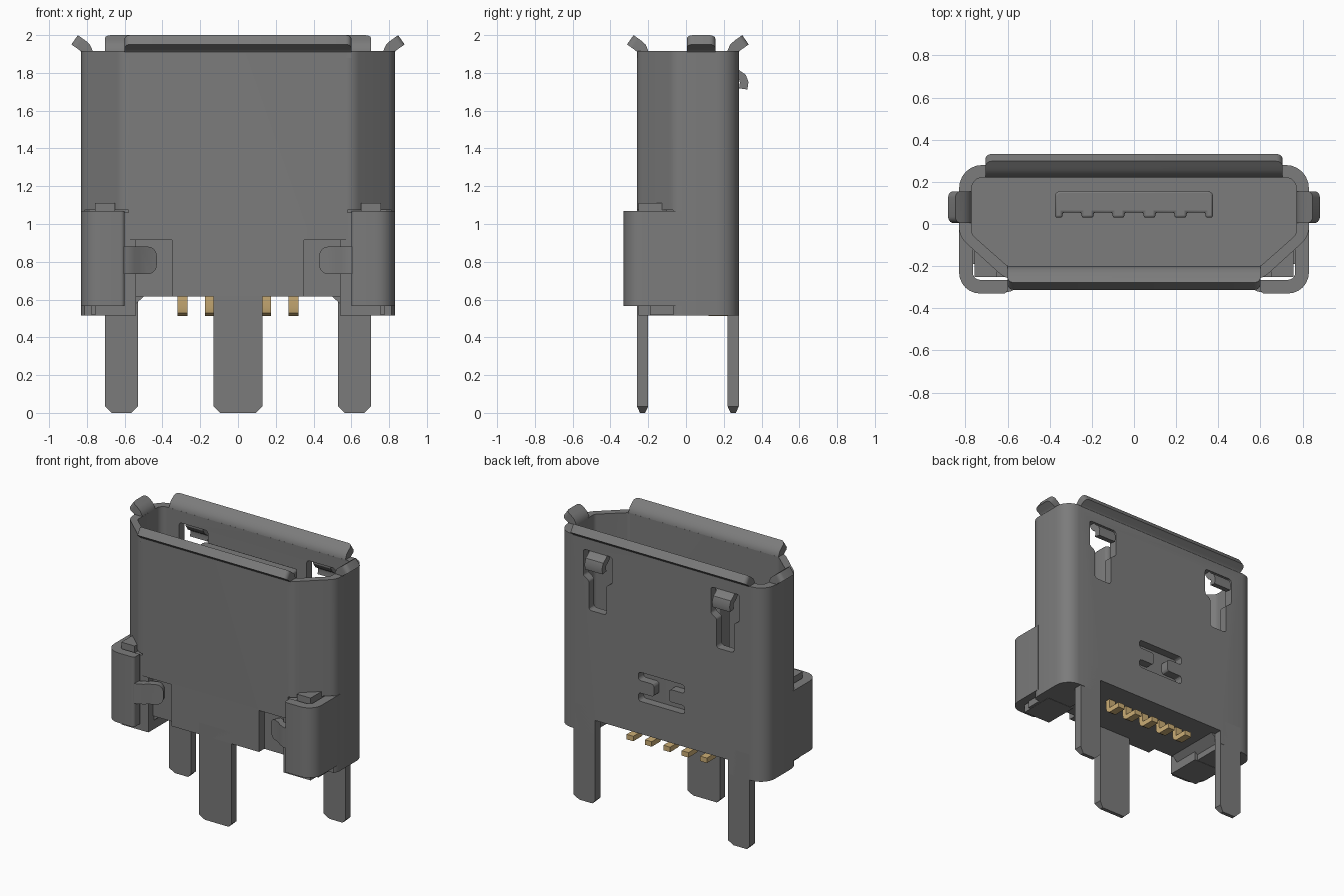
import bpy, bmesh, math
from mathutils import Vector

old = bpy.data.objects.get("Cube")
if old:
    bpy.data.objects.remove(old, do_unlink=True)


def material(name, rgb):
    m = bpy.data.materials.new(name)
    m.use_nodes = True
    m.diffuse_color = (*rgb, 1)
    m.node_tree.nodes["Principled BSDF"].inputs["Base Color"].default_value = (*rgb, 1)
    return m


GREY = material("steel grey", (0.2, 0.2, 0.2))
GOLD = material("contact gold", (0.6, 0.42, 0.18))

# Maps a profile point (u, v) and a depth w to space, by extrusion axis
AXES = {"x": lambda u, v, w: (w, u, v),
        "y": lambda u, v, w: (u, w, v),
        "z": lambda u, v, w: (u, v, w)}


def prism(name, pts, lo, hi, axis="z", mat=GREY, tip=None, radius=0.03):
    """Extrude an outline; optionally round the ends of the edge after point 'tip'."""
    bm = bmesh.new()
    a, b = ([bm.verts.new(AXES[axis](u, v, w)) for u, v in pts] for w in (lo, hi))
    bm.faces.new(a)
    bm.faces.new(b)
    n = len(pts)
    for i in range(n):
        j = (i + 1) % n
        bm.faces.new((a[i], a[j], b[j], b[i]))
    if tip is not None:
        edges = [bm.edges.get((r[tip], r[tip + 1])) for r in (a, b)]
        bmesh.ops.bevel(bm, geom=edges, offset=radius, segments=5, profile=0.5, affect="EDGES")
    bmesh.ops.recalc_face_normals(bm, faces=bm.faces[:])
    me = bpy.data.meshes.new(name)
    bm.to_mesh(me)
    bm.free()
    me.materials.append(mat)
    ob = bpy.data.objects.new(name, me)
    bpy.context.collection.objects.link(ob)
    return ob


def box(name, x0, x1, y0, y1, z0, z1, mat=GREY):
    return prism(name, [(x0, y0), (x1, y0), (x1, y1), (x0, y1)], z0, z1, mat=mat)


def fillet(pts, radii, steps=6):
    """Round the corners of a closed outline."""
    out = []
    for i, (p, r) in enumerate(zip(pts, radii)):
        p = Vector(p)
        d0 = (Vector(pts[i - 1]) - p).normalized()
        d1 = (Vector(pts[(i + 1) % len(pts)]) - p).normalized()
        if r == 0:
            out.append(tuple(p))
            continue
        half = d0.angle(d1) / 2
        c = p + (d0 + d1).normalized() * (r / math.sin(half))
        s = p + d0 * (r / math.tan(half)) - c
        e = p + d1 * (r / math.tan(half)) - c
        sweep = math.pi - 2 * half
        for k in range(steps + 1):
            t = k / steps
            v = (s * math.sin((1 - t) * sweep) + e * math.sin(t * sweep)) / math.sin(sweep)
            out.append(tuple(c + v))
    return out


def band(path, t):
    """Outline of a sheet of thickness t along a centre path."""
    left, right = [], []
    P = [Vector(p) for p in path]
    for i, p in enumerate(P):
        d = (P[min(i + 1, len(P) - 1)] - P[max(i - 1, 0)]).normalized()
        nrm = Vector((-d.y, d.x)) * t / 2
        left.append(tuple(p + nrm))
        right.append(tuple(p - nrm))
    return left + right[::-1]


def flip(pts, s):
    return [(u * s, v) for u, v in pts]


def cut(ob, cutters):
    for c in cutters:
        m = ob.modifiers.new("cut", "BOOLEAN")
        m.operation, m.solver, m.object = "DIFFERENCE", "EXACT", c
        bpy.context.view_layer.objects.active = ob
        bpy.ops.object.modifier_apply(modifier=m.name)
        bpy.data.objects.remove(c, do_unlink=True)


def d_shape(half_x, back, side, front_x, front, radii):
    half = [(half_x, back), (half_x, side), (front_x, front)]
    return fillet(half + flip(half[::-1], -1), radii + radii[::-1])


# Sheet metal shell
outer = d_shape(0.83, 0.28, -0.06, 0.61, -0.26, [0.11, 0.1, 0.1])
inner = d_shape(0.77, 0.22, -0.05, 0.6, -0.2, [0.05, 0.04, 0.04])
shell = prism("shell", outer, 0.515, 1.915)
cutters = [prism("cavity", inner, 0.4, 2.1),
           box("bottom_gap", -0.53, 0.53, -0.5, 0.5, 0.4, 0.615)]
for s in (1, -1):
    xs = sorted((0.35 * s, 0.625 * s))
    cutters.append(box("front_window", *xs, -0.5, -0.1, 0.4, 0.915))
    xs = sorted((0.58 * s, 0.95 * s))
    cutters.append(box("corner_window", *xs, -0.5, -0.07, 0.4, 1.075))
    # T shaped latch slots in the back
    wide, narrow, x = 0.115, 0.07, 0.51 * s
    slot = [(x - wide, 1.83), (x - wide, 1.64), (x - narrow, 1.61), (x - narrow, 1.4),
            (x + narrow, 1.4), (x + narrow, 1.61), (x + wide, 1.64), (x + wide, 1.83)]
    cutters.append(prism("latch_slot", fillet(slot, [0.02] * 8, 3), 0.15, 0.4, "y"))
# I shaped slot in the back
quarter = [(0.185, 1.06), (0.185, 1.0), (0.06, 1.0)]
right = quarter + [(u, 1.91 - v) for u, v in quarter[::-1]]
i_slot = fillet(right + flip(right[::-1], -1), [0.02] * 12, 3)
cutters.append(prism("i_slot", i_slot, 0.15, 0.4, "y"))
cut(shell, cutters)

# Flared lips round the opening: (outward, up) from the wall centre
flare = [(0, 1.88), (0, 1.915), (0.008, 1.932), (0.025, 1.947), (0.065, 1.975)]
tip = len(flare) - 1


def lip(name, wall, s, lo, hi, axis):
    path = [(s * (wall + u), v) for u, v in flare]
    prism(name, band(path, 0.06), lo, hi, axis, tip=tip)


lip("front_lip", 0.23, -1, -0.6, 0.6, "x")
lip("back_lip", 0.25, 1, -0.705, 0.705, "x")

# Legs
def leg(name, x0, x1, y0, y1):
    c = 0.035
    ob = prism(name, [(x0, 0.7), (x0, c), (x0 + c, 0), (x1 - c, 0), (x1, c), (x1, 0.7)], y0, y1, "y")
    mid = (y0 + y1) / 2
    for v in ob.data.vertices:
        if v.co.z < 0.01:
            v.co.y = mid + (v.co.y - mid) * 0.45


leg("front_leg", -0.13, 0.13, -0.26, -0.2)

for s, side in ((1, "left"), (-1, "right")):
    lip(side + "_lip", 0.8, s, 0.005, 0.155, "y")
    leg(side + "_back_leg", *sorted((0.53 * s, 0.705 * s)), 0.22, 0.28)

    # Spring latch standing out of its slot
    latch = [(0.25, 1.86), (0.252, 1.82), (0.27, 1.795), (0.3, 1.775), (0.308, 1.75), (0.303, 1.715)]
    prism(side + "_latch", band(latch, 0.045), 0.51 * s - 0.07, 0.51 * s + 0.07, "x")

    # Wrap-round clip and its bent tab
    clip = fillet([(0.83, -0.02), (0.83, -0.33), (0.6, -0.33), (0.6, -0.265), (0.765, -0.265), (0.765, -0.02)],
                  [0, 0.1, 0.02, 0, 0.035, 0])
    prism(side + "_clip", flip(clip, s), 0.565, 1.07)
    tab = [(0.63, -0.3), (0.595, -0.297), (0.56, -0.28), (0.53, -0.255), (0.44, -0.215)]
    prism(side + "_clip_tab", band(flip(tab, s), 0.05), 0.735, 0.88, tip=4, radius=0.05)

    # Plastic lug behind the clip and the foot of the housing
    box(side + "_lug", *sorted((0.54 * s, 0.757 * s)), -0.252, 0, 0.515, 1.06)
    box(side + "_lug_top", *sorted((0.65 * s, 0.757 * s)), -0.252, -0.1, 1.05, 1.11)
    foot = [(0.5, 0.63), (0.5, 0.615), (0.56, 0.56), (0.56, 0.517), (0.775, 0.517), (0.775, 0.63)]
    prism(side + "_foot", flip(foot, s), -0.19, 0.222, "y")

# Plastic housing floor and contact tongue
prism("housing", inner, 0.615, 1.11)
front = [(-0.375, 0.03)]
for k in range(-2, 3):
    x = 0.147 * k
    front += [(x - 0.045, 0.03), (x - 0.045, 0.055), (x + 0.045, 0.055), (x + 0.045, 0.03)]
front += [(0.375, 0.03)]
back = fillet([(0.375, 0.03), (0.375, 0.157), (-0.375, 0.157), (-0.375, 0.03)], [0, 0.025, 0.025, 0], 3)
tongue = prism("tongue", front + back[1:-1], 1.05, 1.785)
bev = tongue.modifiers.new("edge", "BEVEL")
bev.width, bev.segments, bev.limit_method = 0.01, 2, "ANGLE"

# Bent contact pins
for k in range(-2, 3):
    x = 0.147 * k
    pin = [(0.22, 0.53), (0.125, 0.53), (0.11, 0.54), (0.105, 0.56), (0.105, 0.64)]
    prism("contact_pin", band(pin, 0.036), x - 0.027, x + 0.027, "x", GOLD)

# Smooth rounded parts, keeping the edges sharp
bpy.ops.object.select_all(action="DESELECT")
for ob in bpy.context.collection.objects:
    if ob.type == "MESH":
        ob.select_set(True)
        bpy.context.view_layer.objects.active = ob
bpy.ops.object.shade_smooth_by_angle(angle=math.radians(30))
